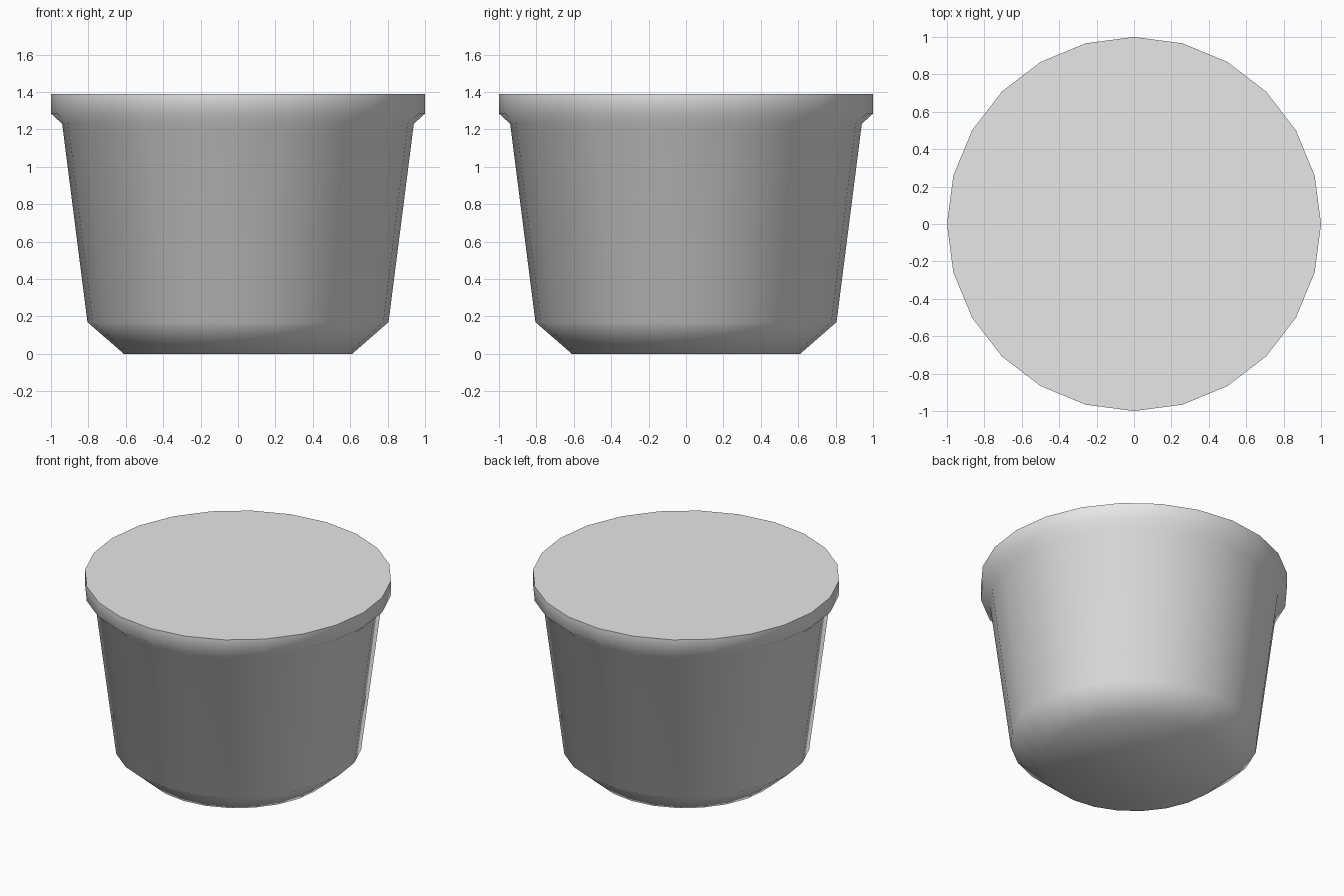
import bpy, bmesh, math

if "Cube" in bpy.data.objects:
    bpy.data.objects.remove(bpy.data.objects["Cube"])

SIDES = 24
# radius, height from the base up to the lid edge
PROFILE = [(0.61, 0.0), (0.805, 0.17), (0.94, 1.23), (1.0, 1.285), (1.0, 1.39)]

grey = bpy.data.materials.new("light_grey")
grey.diffuse_color = (0.8, 0.8, 0.8, 1)
grey.use_nodes = True
grey.node_tree.nodes["Principled BSDF"].inputs["Base Color"].default_value = grey.diffuse_color

# Cup body: revolved profile with flat caps
bm = bmesh.new()
rings = [[bm.verts.new((r * math.cos(2 * math.pi * i / SIDES),
                        r * math.sin(2 * math.pi * i / SIDES), z))
          for i in range(SIDES)] for r, z in PROFILE]
for low, high in zip(rings, rings[1:]):
    for i in range(SIDES):
        j = (i + 1) % SIDES
        bm.faces.new((low[i], low[j], high[j], high[i]))
bm.faces.new(rings[0][::-1])
bm.faces.new(rings[-1])

mesh = bpy.data.meshes.new("cup")
bm.to_mesh(mesh)
bm.free()
mesh.materials.append(grey)
cup = bpy.data.objects.new("cup", mesh)
bpy.context.collection.objects.link(cup)

# Smooth sides and base, sharp lid edge
bpy.context.view_layer.objects.active = cup
cup.select_set(True)
bpy.ops.object.shade_smooth_by_angle(angle=math.radians(60))
